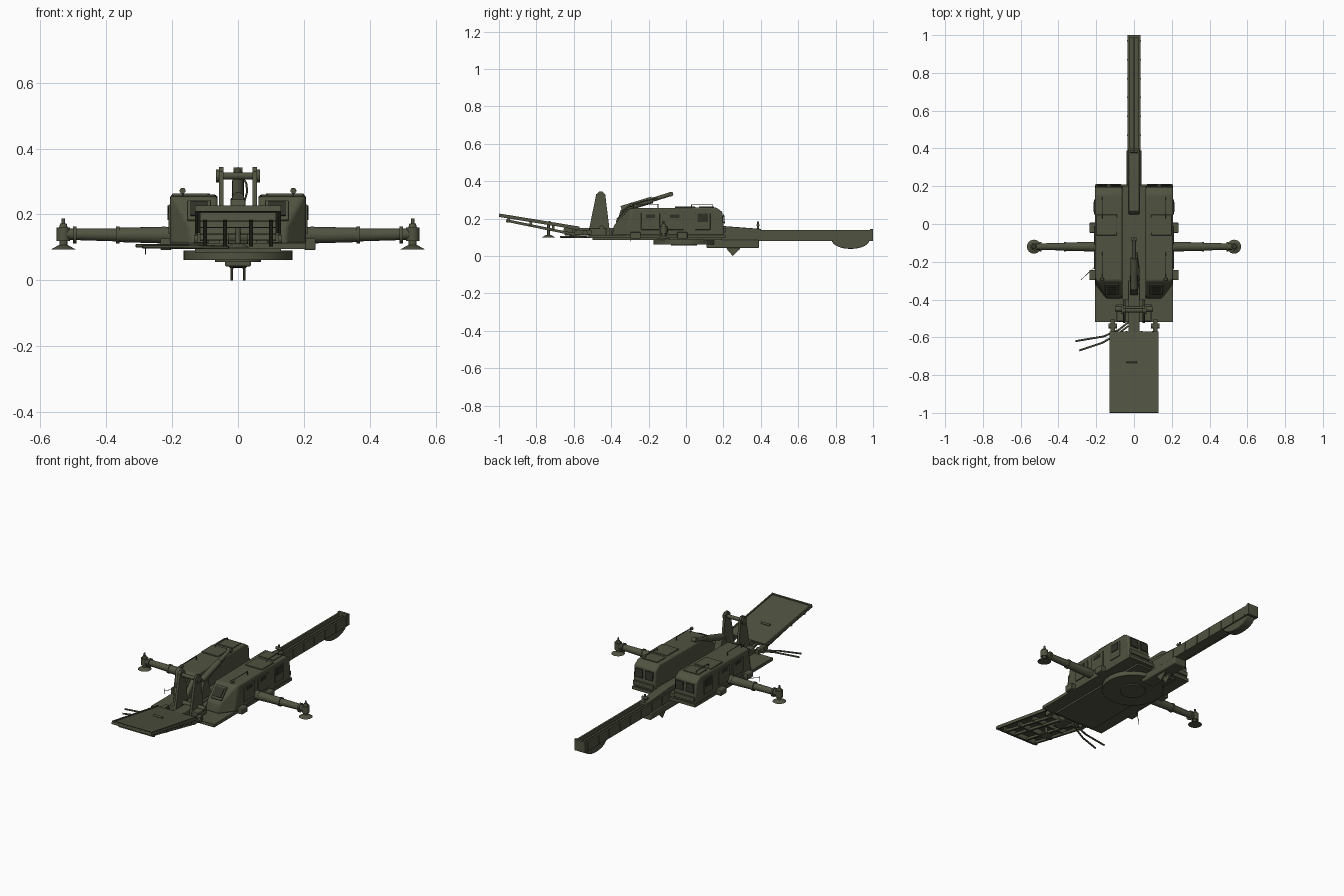
import bpy, bmesh, math
from mathutils import Vector, Matrix

cube = bpy.data.objects.get("Cube")
if cube:
    bpy.data.objects.remove(cube, do_unlink=True)


def material(name, rgb):
    m = bpy.data.materials.new(name)
    m.use_nodes = True
    m.diffuse_color = (*rgb, 1)
    bsdf = m.node_tree.nodes["Principled BSDF"]
    bsdf.inputs["Base Color"].default_value = (*rgb, 1)
    bsdf.inputs["Roughness"].default_value = 0.8
    return m


OLIVE = material("olive paint", (0.08, 0.086, 0.052))
DARK = material("dark olive", (0.03, 0.032, 0.022))


def finish(name, bm, mat=OLIVE, bevel=0, smooth=False):
    bmesh.ops.recalc_face_normals(bm, faces=bm.faces)
    mesh = bpy.data.meshes.new(name)
    bm.to_mesh(mesh)
    bm.free()
    mesh.materials.append(mat)
    ob = bpy.data.objects.new(name, mesh)
    bpy.context.collection.objects.link(ob)
    if bevel:
        mod = ob.modifiers.new("bevel", "BEVEL")
        mod.width, mod.segments = bevel, 3
    if smooth or bevel:
        bpy.ops.object.select_all(action="DESELECT")
        ob.select_set(True)
        bpy.context.view_layer.objects.active = ob
        bpy.ops.object.shade_smooth_by_angle(angle=math.radians(35))
    return ob


def box(name, centre, size, tilt=0, mat=OLIVE, bevel=0, turn=0):
    bm = bmesh.new()
    rot = Matrix.Rotation(turn, 4, "Z") @ Matrix.Rotation(tilt, 4, "X")
    bmesh.ops.create_cube(bm, size=1, matrix=Matrix.Translation(centre) @ rot @ Matrix.Diagonal((*size, 1)))
    return finish(name, bm, mat, bevel)


def span(name, x0, x1, y0, y1, z0, z1, **kw):
    return box(name, ((x0 + x1) / 2, (y0 + y1) / 2, (z0 + z1) / 2),
               (abs(x1 - x0), y1 - y0, z1 - z0), **kw)


def rod(name, a, b, r, r2=None, sides=20, mat=OLIVE):
    a, b = Vector(a), Vector(b)
    bm = bmesh.new()
    rot = (b - a).to_track_quat("Z", "Y").to_matrix().to_4x4()
    bmesh.ops.create_cone(bm, cap_ends=True, segments=sides, radius1=r, radius2=r if r2 is None else r2,
                          depth=(b - a).length, matrix=Matrix.Translation((a + b) / 2) @ rot)
    return finish(name, bm, mat, smooth=True)


def prism(name, profile, x0, x1, bevel=0, cut=None):
    """Extrude a side profile of (y, z) points across x, optionally cut by a plane."""
    bm = bmesh.new()
    face = bm.faces.new([bm.verts.new((x0, y, z)) for y, z in profile])
    ext = bmesh.ops.extrude_face_region(bm, geom=[face])
    bmesh.ops.translate(bm, vec=(x1 - x0, 0, 0), verts=[v for v in ext["geom"] if isinstance(v, bmesh.types.BMVert)])
    if cut:
        res = bmesh.ops.bisect_plane(bm, geom=bm.verts[:] + bm.edges[:] + bm.faces[:],
                                     plane_co=cut[0], plane_no=cut[1], clear_outer=True)
        edges = [e for e in res["geom_cut"] if isinstance(e, bmesh.types.BMEdge)]
        bmesh.ops.contextual_create(bm, geom=edges)
    return finish(name, bm, bevel=bevel)


def tube(name, points, r):
    curve = bpy.data.curves.new(name, "CURVE")
    curve.dimensions, curve.bevel_depth, curve.bevel_resolution = "3D", r, 2
    curve.use_fill_caps = True
    sp = curve.splines.new("POLY")
    sp.points.add(len(points) - 1)
    for p, co in zip(sp.points, points):
        p.co = (*co, 1)
    curve.materials.append(OLIVE)
    ob = bpy.data.objects.new(name, curve)
    bpy.context.collection.objects.link(ob)


# Deck and turntable
span("deck", -0.207, 0.207, -0.52, 0.21, 0.095, 0.113)
span("deck_underframe", -0.13, 0.13, -0.5, 0.19, 0.085, 0.096)
rod("turntable", (0, -0.01, 0.062), (0, -0.01, 0.09), 0.165, sides=48)
rod("turntable_hub", (0, -0.01, 0.055), (0, -0.01, 0.065), 0.07, sides=32)
span("centre_floor", -0.062, 0.062, -0.4, 0.2, 0.11, 0.135)

# Twin cabins with their windows, hatches, panels and rails
cabin_profile = [(-0.395, 0.11), (-0.385, 0.165), (-0.3, 0.255), (0.16, 0.26), (0.195, 0.235), (0.205, 0.11)]
for s, side in ((1, "left"), (-1, "right")):
    prism(side + "_cabin", cabin_profile, s * 0.062, s * 0.206, 0.014,
          cut=((s * 0.206, -0.32, 0.1), (s * 0.8, -0.6, 0.12)))
    slope = math.atan2(0.09, 0.085)
    box(side + "_front_window_frame", (s * 0.118, -0.345, 0.211), (0.07, 0.08, 0.012), slope, bevel=0.003)
    box(side + "_front_window", (s * 0.118, -0.35, 0.217), (0.052, 0.058, 0.006), slope, DARK)
    for x in (0.1, 0.168):
        box(side + "_rear_window", (s * x, 0.203, 0.198), (0.05, 0.006, 0.05), 0.08, DARK)
    span(side + "_rear_bumper", s * 0.07, s * 0.2, 0.2, 0.212, 0.125, 0.15)
    for y, w in ((-0.19, 0.1), (-0.06, 0.1), (0.09, 0.08)):
        box(side + "_side_door", (s * 0.207, y, 0.185), (0.008, w, 0.09), bevel=0.003)
    box(side + "_side_window", (s * 0.21, 0.09, 0.205), (0.008, 0.055, 0.045), mat=DARK)
    for y in (-0.19, -0.06):
        box(side + "_side_vent", (s * 0.21, y, 0.212), (0.006, 0.05, 0.018), mat=DARK)
    box(side + "_roof_hatch", (s * 0.145, -0.005, 0.26), (0.11, 0.11, 0.008), bevel=0.003)
    box(side + "_roof_panel", (s * 0.135, 0.11, 0.261), (0.1, 0.08, 0.006))
    for y0, y1 in ((-0.28, -0.15), (0.03, 0.14)):
        tube(side + "_roof_rail", [(s * 0.168, y0, 0.253), (s * 0.168, y0, 0.277),
                                   (s * 0.168, y1, 0.277), (s * 0.168, y1, 0.253)], 0.0025)
    rod(side + "_roof_lamp", (s * 0.168, -0.3, 0.272), (s * 0.168, -0.285, 0.272), 0.009)
    for y in (-0.02, -0.27):
        box(side + "_deck_lug", (s * 0.218, y, 0.11), (0.035, 0.055, 0.035), bevel=0.004)

    # Outrigger arms and jacks
    rod(side + "_outrigger_sleeve", (s * 0.19, -0.12, 0.137), (s * 0.36, -0.12, 0.138), 0.026, 0.022)
    rod(side + "_outrigger_arm", (s * 0.36, -0.12, 0.138), (s * 0.52, -0.12, 0.14), 0.02, 0.017)
    for x in (0.22, 0.36, 0.49):
        rod(side + "_outrigger_collar", (s * x, -0.12, 0.138), (s * (x + 0.01), -0.12, 0.138), 0.026)
    jack = s * 0.53
    for r, z0, z1, r2 in ((0.02, 0.12, 0.16, 0.02), (0.013, 0.16, 0.172, 0.01), (0.005, 0.17, 0.188, 0.005),
                          (0.012, 0.104, 0.12, 0.012), (0.037, 0.094, 0.107, 0.014)):
        rod(side + "_jack", (jack, -0.12, z0), (jack, -0.12, z1), r, r2, 24)

    # Front uprights and ramp hinges
    prism(side + "_upright", [(-0.525, 0.11), (-0.48, 0.33), (-0.465, 0.344), (-0.447, 0.344), (-0.432, 0.33),
                              (-0.405, 0.11)], s * 0.044, s * 0.058)
    rod(side + "_pivot_cap", (s * 0.045, -0.457, 0.317), (s * 0.066, -0.457, 0.317), 0.02)
    box(side + "_upright_foot", (s * 0.07, -0.47, 0.13), (0.045, 0.09, 0.04), bevel=0.004)
    box(side + "_ramp_hinge", (s * 0.112, -0.55, 0.127), (0.025, 0.09, 0.025))
    rod(side + "_hinge_pin", (s * 0.09, -0.54, 0.125), (s * 0.134, -0.54, 0.125), 0.013)

# Pivot bar, lift cylinder and front boom
rod("pivot_bar", (-0.06, -0.457, 0.317), (0.06, -0.457, 0.317), 0.011)
rod("lift_cylinder", (0, -0.345, 0.25), (0, -0.18, 0.3), 0.018)
rod("lift_piston", (0, -0.19, 0.297), (0, -0.075, 0.333), 0.011)
rod("lift_end", (-0.014, -0.08, 0.331), (0.014, -0.08, 0.331), 0.012)
prism("cylinder_cradle", [(-0.38, 0.13), (-0.35, 0.245), (-0.31, 0.25), (-0.27, 0.13)], -0.022, 0.022, 0.003)
tube("cylinder_hose", [(0.02, -0.34, 0.24), (0.028, -0.3, 0.27), (0.025, -0.22, 0.295), (0.015, -0.15, 0.31)], 0.003)
span("front_boom", -0.03, 0.03, -0.65, -0.3, 0.11, 0.15, bevel=0.006)
rod("boom_nose", (-0.03, -0.63, 0.135), (0.03, -0.63, 0.135), 0.025)
rod("cross_shaft", (-0.1, -0.45, 0.15), (0.1, -0.45, 0.15), 0.013)


# Raised front ramp with its underframe
def ramp_z(y, lift=0):
    return 0.148 + lift - (y + 0.57) * 0.163


tilt = -math.atan(0.163)
box("ramp_plate", (0, -0.785, ramp_z(-0.785)), (0.26, 0.435, 0.008), tilt)
for x in (-0.127, 0.127):
    box("ramp_edge", (x, -0.785, ramp_z(-0.785)), (0.008, 0.435, 0.018), tilt)
box("ramp_lip", (0, -0.994, ramp_z(-0.994)), (0.26, 0.01, 0.018), tilt)
for x in (-0.1, -0.04, 0.04, 0.1):
    box("ramp_rail", (x, -0.765, ramp_z(-0.765, -0.03)), (0.012, 0.4, 0.014), tilt - 0.04)
for y in (-0.95, -0.83, -0.71, -0.6):
    box("ramp_crossbar", (0, y, ramp_z(y, -0.018)), (0.23, 0.014, 0.026), tilt)
rod("ramp_foot_post", (0, -0.735, 0.11), (0, -0.735, 0.17), 0.007)
rod("ramp_foot", (0, -0.735, 0.1), (0, -0.735, 0.112), 0.034, 0.014)
rod("ramp_handle", (-0.04, -0.73, ramp_z(-0.73, 0.008)), (0.015, -0.73, ramp_z(-0.73, 0.008)), 0.006)

# Rear launch beam: channel, ribs, end bulge and underslung housing
span("beam_body", -0.033, 0.033, -0.1, 0.995, 0.083, 0.118)
for s in (-1, 1):
    span("beam_wall", s * 0.024, s * 0.035, 0.1, 1.0, 0.08, 0.138)
    for i in range(8):
        box("beam_rib", (s * 0.036, 0.27 + i * 0.1, 0.11), (0.004, 0.008, 0.05))
    span("stop_plate", s * 0.014, s * 0.022, 0.22, 0.29, 0.035, 0.06)
    prism("hook_plate", [(0.215, 0.04), (0.25, 0), (0.29, 0.04)], s * 0.015, s * 0.022)
span("beam_centre_rail", -0.006, 0.006, 0.2, 0.99, 0.115, 0.13)
span("beam_end", -0.035, 0.035, 0.985, 1.0, 0.08, 0.145)
prism("beam_cover", [(0.05, 0.135), (0.07, 0.16), (0.2, 0.16), (0.4, 0.145), (0.4, 0.115), (0.05, 0.115)], -0.028, 0.028, 0.003)
bulge = [(0.88 + 0.1 * math.cos(a), 0.085 - 0.047 * math.sin(a)) for a in [math.pi * i / 16 for i in range(17)]]
prism("beam_end_bulge", bulge, -0.027, 0.027, 0.004)
span("under_housing", -0.04, 0.04, 0.11, 0.39, 0.042, 0.085, bevel=0.006)
rod("beam_post", (0, 0.385, 0.13), (0, 0.385, 0.185), 0.006)
rod("beam_post_cap", (-0.018, 0.385, 0.165), (0.018, 0.385, 0.165), 0.008)

# Loose hoses and thin side rod
tube("upper_hose", [(-0.03, -0.52, 0.1), (-0.08, -0.56, 0.102), (-0.16, -0.595, 0.105), (-0.31, -0.62, 0.105)], 0.005)
tube("lower_hose", [(-0.03, -0.54, 0.1), (-0.09, -0.585, 0.1), (-0.17, -0.63, 0.102), (-0.29, -0.67, 0.102)], 0.005)
tube("side_rod", [(-0.2, -0.22, 0.1), (-0.28, -0.295, 0.1)], 0.0015)
tube("side_rod_tip", [(-0.28, -0.295, 0.078), (-0.28, -0.295, 0.11)], 0.0015)
